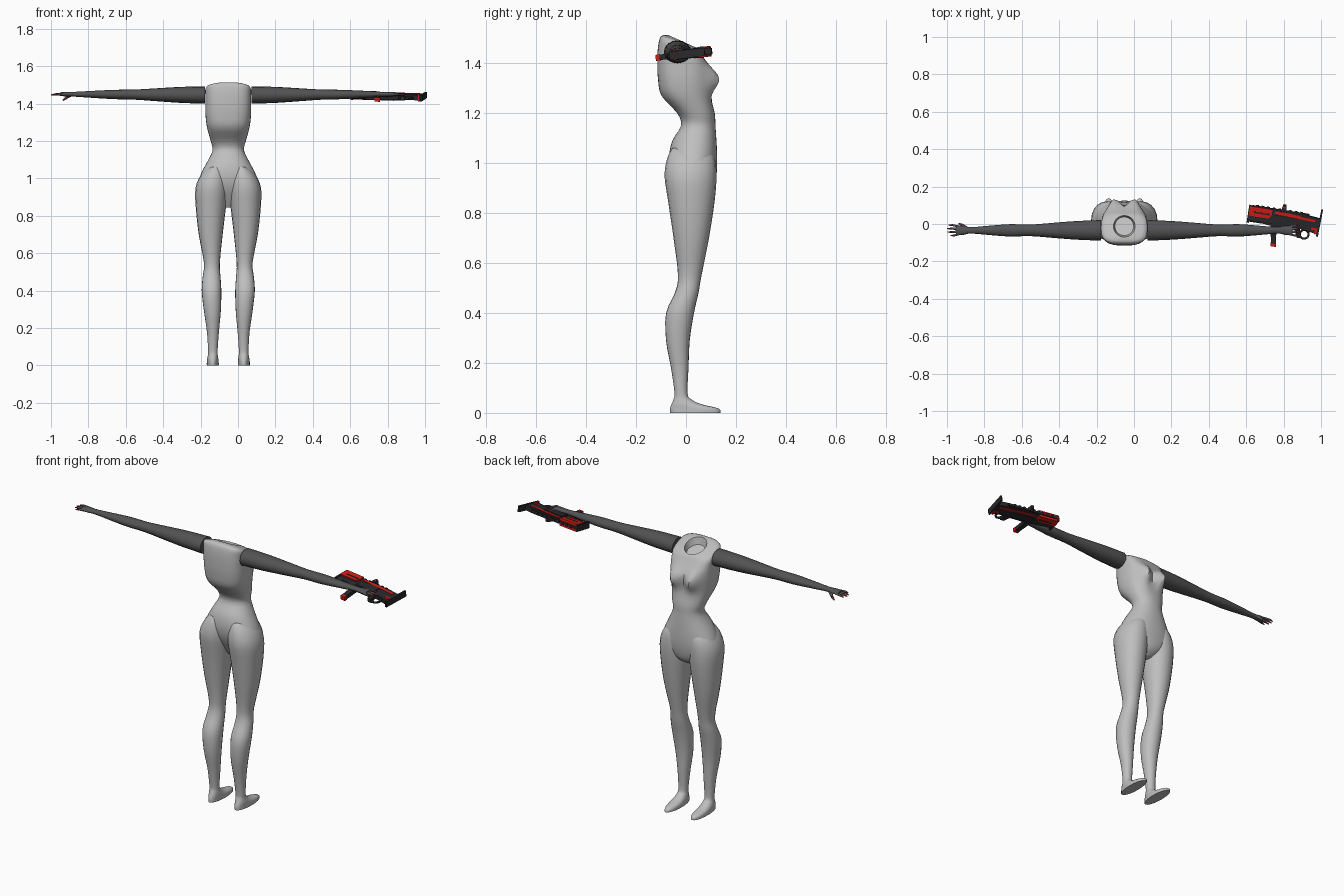
import bpy, bmesh, math
from mathutils import Vector, Matrix

CX = -0.052  # body mid-line


def mat(name, c):
    m = bpy.data.materials.new(name)
    m.diffuse_color = (*c, 1)
    return m


GREY = mat("light grey", (0.52, 0.52, 0.52))
SLEEVE = mat("dark grey", (0.085, 0.085, 0.088))
BLACK = mat("near black", (0.022, 0.022, 0.025))
RED = mat("red", (0.65, 0.012, 0.008))
DULL = mat("dull red", (0.22, 0.04, 0.04))


def smooth_rows(rows, n=3):
    """Catmull-Rom interpolation between rows of numbers."""
    out = []
    for i in range(len(rows) - 1):
        a, b, c, d = (rows[max(i - 1, 0)], rows[i], rows[i + 1],
                      rows[min(i + 2, len(rows) - 1)])
        for k in range(n):
            t = k / n
            out.append([0.5 * (2 * q + (r - p) * t + (2 * p - 5 * q + 4 * r - s) * t * t
                               + (3 * q - p - 3 * r + s) * t ** 3)
                        for p, q, r, s in zip(a, b, c, d)])
    out.append(list(rows[-1]))
    return out


def finish(name, bm, m, angle=None):
    bmesh.ops.recalc_face_normals(bm, faces=bm.faces)
    me = bpy.data.meshes.new(name)
    bm.to_mesh(me)
    bm.free()
    me.materials.append(m)
    ob = bpy.data.objects.new(name, me)
    bpy.context.collection.objects.link(ob)
    if angle:
        bpy.ops.object.select_all(action='DESELECT')
        ob.select_set(True)
        bpy.context.view_layer.objects.active = ob
        bpy.ops.object.shade_smooth_by_angle(angle=math.radians(angle))
    return ob


def loft(name, rings, m, angle=50):
    bm = bmesh.new()
    vs = [[bm.verts.new(p) for p in r] for r in rings]
    n = len(vs[0])
    for a, b in zip(vs, vs[1:]):
        for i in range(n):
            j = (i + 1) % n
            bm.faces.new((a[i], a[j], b[j], b[i]))
    bm.faces.new(vs[0])
    bm.faces.new(vs[-1])
    return finish(name, bm, m, angle)


def oval(n, e):
    """Superellipse of exponent e, as unit pairs."""
    pts = []
    for i in range(n):
        a = 2 * math.pi * i / n
        c, s = math.cos(a), math.sin(a)
        pts.append((math.copysign(abs(c) ** (2 / e), c), math.copysign(abs(s) ** (2 / e), s)))
    return pts


# torso: z, half width, back y, front y, squareness, forward tilt
torso = [(0.845, 0.03, 0.0, 0.06, 2, 0), (0.88, 0.09, -0.02, 0.105, 2, 0),
         (0.95, 0.160, -0.055, 0.122, 2.2, 0), (1.02, 0.148, -0.068, 0.125, 2.2, 0),
         (1.09, 0.112, -0.055, 0.122, 2.2, 0), (1.15, 0.084, -0.02, 0.118, 2.2, 0),
         (1.20, 0.094, -0.035, 0.115, 2.3, 0), (1.27, 0.113, -0.098, 0.098, 2.6, 0),
         (1.33, 0.121, -0.112, 0.09, 2.8, -0.05), (1.385, 0.122, -0.115, 0.09, 3, -0.15),
         (1.435, 0.122, -0.112, 0.08, 3.2, -0.35), (1.478, 0.118, -0.10, 0.056, 3.2, -0.4),
         (1.487, 0.058, -0.07, 0.045, 2, -0.45)]
rings = []
for z, w, y0, y1, e, t in smooth_rows(torso) + [(1.45, 0.05, -0.062, 0.037, 2, -0.45)]:
    yc, h, ring = (y0 + y1) / 2, (y1 - y0) / 2, []
    for c, s in oval(36, e):
        x, y = c * w, yc + s * h
        zz = z + t * (y - yc)
        if s > 0:  # bust
            y += 0.05 * s * math.exp(-((abs(x) - 0.055) / 0.036) ** 2 - ((zz - 1.335) / 0.05) ** 2)
        ring.append((CX + x, y, zz))
    rings.append(ring)
loft("torso", rings, GREY)

# legs with feet: z, inner x, outer x, back y, front y
leg = [(1.06, 0.03, 0.105, -0.055, 0.09), (1.02, 0.008, 0.146, -0.075, 0.115),
       (0.95, 0.002, 0.175, -0.086, 0.122), (0.85, 0.012, 0.174, -0.072, 0.115),
       (0.70, 0.03, 0.158, -0.05, 0.092), (0.55, 0.045, 0.130, -0.032, 0.062),
       (0.48, 0.042, 0.136, -0.045, 0.05), (0.40, 0.037, 0.142, -0.08, 0.032),
       (0.29, 0.04, 0.130, -0.08, 0.015), (0.18, 0.05, 0.114, -0.06, 0.010),
       (0.08, 0.057, 0.108, -0.046, 0.006), (0.055, 0.056, 0.109, -0.05, 0.02),
       (0.035, 0.053, 0.113, -0.058, 0.06), (0.018, 0.051, 0.115, -0.064, 0.13),
       (0.0, 0.051, 0.115, -0.064, 0.138)]
# arms: distance from mid-line, y half size, z half size
arm = [(0.125, 0.055, 0.046), (0.25, 0.05, 0.043), (0.36, 0.042, 0.036), (0.50, 0.031, 0.027),
       (0.61, 0.033, 0.025), (0.72, 0.025, 0.019), (0.82, 0.017, 0.013), (0.86, 0.024, 0.012),
       (0.90, 0.026, 0.010)]


def rod(name, a, b, r1, r2, m, n=6, angle=None):
    a, b = Vector(a), Vector(b)
    d = b - a
    bm = bmesh.new()
    bmesh.ops.create_cone(bm, cap_ends=True, segments=n, radius1=r1, radius2=r2, depth=d.length,
                          matrix=Matrix.Translation((a + b) / 2)
                          @ d.to_track_quat('Z', 'Y').to_matrix().to_4x4())
    return finish(name, bm, m, angle)


for side, s in (("left", -1), ("right", 1)):
    rings = []
    for z, xi, xo, y0, y1 in smooth_rows(leg):
        z = max(z, 0)
        rings.append([(CX + s * ((xi + xo) / 2 + c * (xo - xi) / 2),
                       (y0 + y1) / 2 + q * (y1 - y0) / 2, z) for c, q in oval(20, 2.1)])
    loft(side + "_leg", rings, GREY)
    rings = []
    for d, hy, hz in smooth_rows(arm):
        zc = 1.446 + 0.006 * (d - 0.125)
        rings.append([(CX + s * d, -0.034 + c * hy, zc + q * hz) for c, q in oval(16, 2)])
    loft(side + "_sleeve", rings, SLEEVE)

    # fingers and thumb
    def at(d, y, z):
        return (CX + s * d, y, z)
    for i, ln in enumerate((0.030, 0.046, 0.050, 0.042)):
        y = -0.054 + i * 0.0135
        y2 = y + (i - 1.5) * 0.005
        mid = 0.892 + ln * 0.65
        rod(side + "_finger", at(0.885, y, 1.45), at(mid, y2, 1.45), 0.0075, 0.006, SLEEVE, 6, 60)
        rod(side + "_fingertip", at(mid, y2, 1.45), at(0.898 + ln, y2, 1.446), 0.006, 0.003, DULL, 6, 60)
    rod(side + "_thumb", at(0.845, -0.02, 1.446), at(0.868, -0.004, 1.43), 0.010, 0.007, SLEEVE, 6, 60)
    rod(side + "_thumb_tip", at(0.868, -0.004, 1.43), at(0.885, 0.002, 1.418), 0.007, 0.004, DULL, 6, 60)

# rifle lying on its side in the right hand: u along, v across, w thickness
GUN = (Matrix.Translation((0.803, 0.024, 1.440)) @ Matrix.Rotation(math.radians(-9), 4, 'Z')
       @ Matrix.Rotation(math.radians(7), 4, 'X') @ Matrix.Rotation(math.radians(1), 4, 'Y'))


def plate(name, outline, w, m):
    """Extrude a (u, v) outline to thickness +-w."""
    bm = bmesh.new()
    lo = [bm.verts.new((u, v, -w)) for u, v in outline]
    hi = [bm.verts.new((u, v, w)) for u, v in outline]
    n = len(lo)
    bm.faces.new(lo)
    bm.faces.new(hi)
    for i in range(n):
        bm.faces.new((lo[i], lo[(i + 1) % n], hi[(i + 1) % n], hi[i]))
    bm.transform(GUN)
    return finish(name, bm, m)


def box(name, u0, u1, v0, v1, w, m):
    return plate(name, [(u0, v0), (u1, v0), (u1, v1), (u0, v1)], w, m)


def gun_rod(name, a, b, r, m):
    return rod(name, GUN @ Vector(a), GUN @ Vector(b), r, r, m, 10, 40)


plate("receiver", [(-0.185, -0.03), (-0.05, -0.045), (0.06, -0.045), (0.09, -0.035), (0.188, -0.05),
                   (0.188, 0.035), (0.12, 0.042), (-0.185, 0.042)], 0.014, BLACK)
plate("barrel_shroud", [(-0.192, -0.006), (-0.085, -0.006), (-0.07, 0.012), (-0.07, 0.046),
                        (-0.192, 0.046)], 0.021, RED)
box("shroud_band", -0.165, -0.08, 0.012, 0.02, 0.0225, BLACK)
box("shroud_cap", -0.196, -0.185, -0.045, 0.048, 0.018, BLACK)
gun_rod("barrel", (-0.195, -0.025, 0), (-0.03, -0.025, 0), 0.016, BLACK)
plate("side_stripe", [(-0.055, 0.024), (0.165, 0.012), (0.165, 0.024), (0.02, 0.038),
                      (-0.055, 0.038)], 0.016, RED)
box("side_housing", -0.055, 0.07, -0.03, 0.016, 0.019, BLACK)
box("top_rail", -0.18, 0.13, 0.042, 0.05, 0.007, BLACK)
for i in range(9):
    u = -0.16 + i * 0.03
    box("rail_tooth", u, u + 0.014, 0.05, 0.054, 0.009, BLACK)
plate("sight", [(-0.022, 0.05), (0.004, 0.05), (-0.001, 0.08), (-0.016, 0.08)], 0.012, BLACK)
box("sight_mark", -0.016, -0.002, 0.062, 0.07, 0.0135, RED)
# front grip with red foot
plate("front_grip", [(-0.068, -0.04), (-0.034, -0.04), (-0.024, -0.138), (-0.05, -0.138)], 0.011, BLACK)
plate("front_grip_foot", [(-0.052, -0.136), (-0.022, -0.136), (-0.021, -0.152), (-0.05, -0.152)],
      0.012, RED)
# rear grip, trigger guard and stock
plate("rear_grip", [(0.06, -0.04), (0.09, -0.04), (0.105, -0.085), (0.08, -0.085)], 0.011, BLACK)
for k in range(10):
    a, b = 2 * math.pi * k / 10, 2 * math.pi * (k + 1) / 10
    gun_rod("trigger_guard", (0.118 + 0.024 * math.cos(a), -0.062 + 0.024 * math.sin(a), 0),
            (0.118 + 0.024 * math.cos(b), -0.062 + 0.024 * math.sin(b), 0), 0.006, BLACK)
plate("butt_plate", [(0.182, -0.062), (0.192, -0.062), (0.197, 0.082), (0.188, 0.082)], 0.017, BLACK)
box("butt_mark", 0.15, 0.183, -0.03, -0.018, 0.0155, RED)
plate("stock_hook", [(0.168, -0.03), (0.184, -0.03), (0.178, -0.052), (0.17, -0.05)], 0.02, RED)
